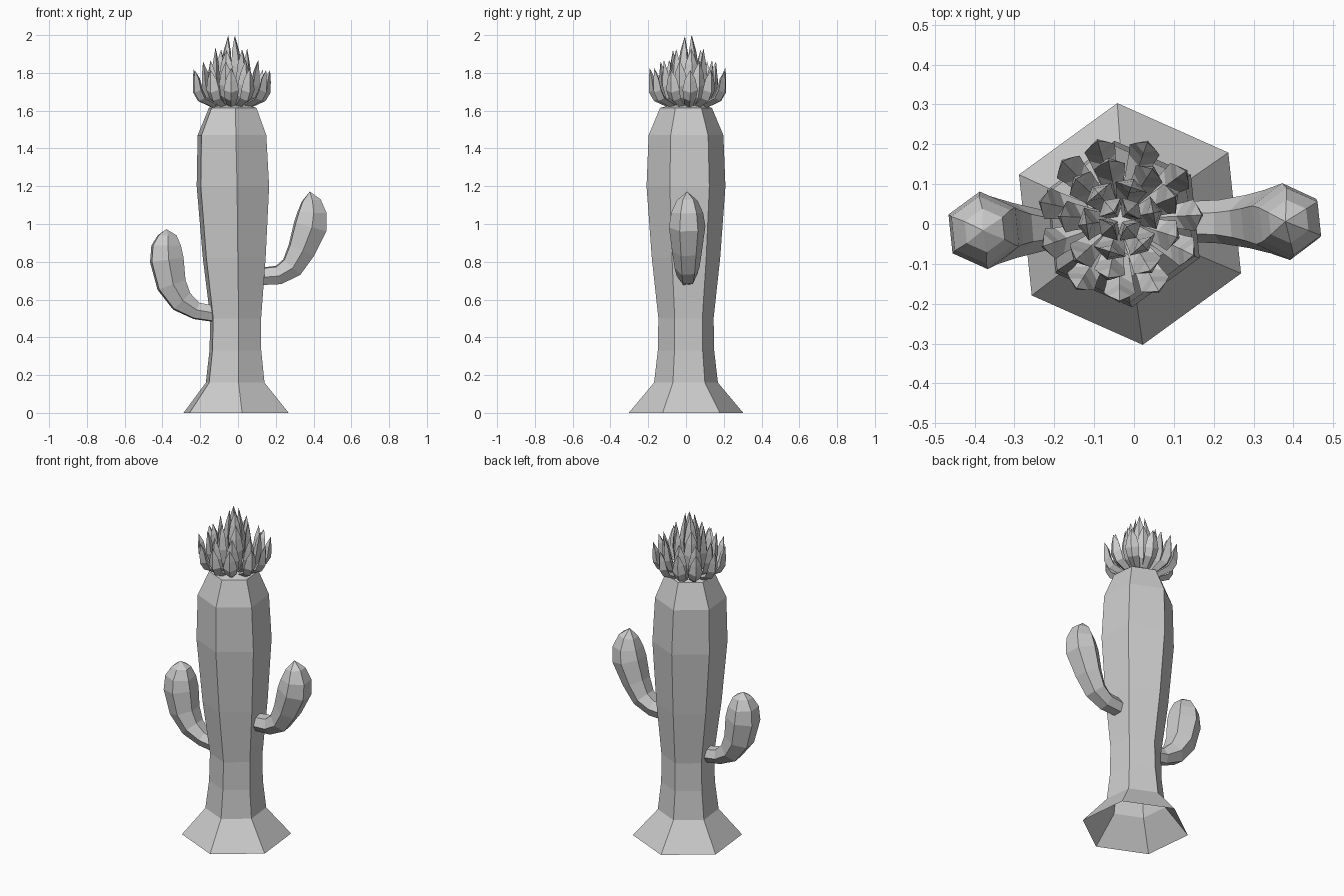
import bpy, bmesh, math, random
from mathutils import Vector, Matrix

if "Cube" in bpy.data.objects:
    bpy.data.objects.remove(bpy.data.objects["Cube"])

random.seed(4)


def finish(name, bm):
    bmesh.ops.recalc_face_normals(bm, faces=bm.faces[:])
    me = bpy.data.meshes.new(name)
    bm.to_mesh(me)
    bm.free()
    ob = bpy.data.objects.new(name, me)
    bpy.context.collection.objects.link(ob)
    return ob


def bridge(bm, rings, tip):
    n = len(rings[0])
    for a, b in zip(rings, rings[1:]):
        for i in range(n):
            j = (i + 1) % n
            bm.faces.new((a[i], a[j], b[j], b[i]))
    t = bm.verts.new(tip)
    for i in range(n):
        bm.faces.new((rings[-1][i], rings[-1][(i + 1) % n], t))


def hex_tube(name, path, tip, y=0.0, upright=False):
    """Six-sided tube through (x, z, radius) points, closed by a pointed cap."""
    bm = bmesh.new()
    rings = []
    pts = [Vector((p[0], 0, p[1])) for p in path] + [Vector((tip[0], 0, tip[1]))]
    for k, (x, z, r) in enumerate(path):
        t = (pts[k + 1] - pts[max(k - 1, 0)]).normalized()
        if upright:
            t = Vector((0, 0, 1))
        u = Vector((t.z, 0, -t.x))
        v = Vector((0, 1, 0))
        c = Vector((x, y, z))
        rings.append([bm.verts.new(c + r * (math.cos(a) * u + math.sin(a) * v))
                      for a in [math.radians(36 + 60 * i) for i in range(6)]])
    bridge(bm, rings, (tip[0], y, tip[1]))
    return finish(name, bm)


# Trunk with flared, open base
hex_tube("trunk", [(-0.01, 0, 0.305), (-0.015, 0.16, 0.17), (-0.014, 0.33, 0.15),
                   (-0.012, 0.5, 0.147), (-0.02, 0.82, 0.182), (-0.027, 1.2, 0.21),
                   (-0.032, 1.47, 0.199), (-0.028, 1.615, 0.138)],
         (-0.028, 1.65), upright=True)

# Arms
hex_tube("right_arm", [(0.11, 0.722, 0.05), (0.215, 0.73, 0.055), (0.285, 0.772, 0.067),
                       (0.335, 0.86, 0.08), (0.382, 0.985, 0.097), (0.392, 1.06, 0.085),
                       (0.388, 1.125, 0.055)], (0.38, 1.172), y=0.006)
hex_tube("left_arm", [(-0.1, 0.52, 0.046), (-0.22, 0.54, 0.05), (-0.298, 0.59, 0.069),
                      (-0.352, 0.678, 0.086), (-0.377, 0.81, 0.098), (-0.38, 0.885, 0.086),
                      (-0.375, 0.94, 0.055)], (-0.38, 0.973), y=-0.016)

# Flower: rings of thick pointed petals
CX, CY = -0.035, 0.012


def petal(bm, angle, profile, tip, width):
    rot = Matrix.Rotation(angle, 3, 'Z')
    base = Vector((CX, CY, 0))
    rings = []
    for r, z, w, th in profile:
        loc = [(r + th, 0, z - 0.005), (r, w * width, z + 0.01),
               (r - th, 0, z + 0.015), (r, -w * width, z + 0.01)]
        rings.append([bm.verts.new(base + rot @ Vector(p)) for p in loc])
    bm.faces.new(rings[0])
    bridge(bm, rings, base + rot @ Vector((tip[0], 0, tip[1])))


# (count, start angle, base radius, belly radius, belly z, tip radius, tip z, half width)
LAYERS = [(11, 0.10, 0.09, 0.185, 1.70, 0.205, 1.825, 0.040),
          (9, 0.35, 0.06, 0.135, 1.73, 0.150, 1.865, 0.040),
          (6, 0.20, 0.04, 0.085, 1.77, 0.085, 1.935, 0.042),
          (4, 0.75, 0.02, 0.040, 1.83, 0.025, 1.995, 0.036)]
for n, (count, start, r0, r1, z1, rt, zt, w) in enumerate(LAYERS):
    bm = bmesh.new()
    for i in range(count):
        d = random.uniform(-0.015, 0.005)
        ang = start + 2 * math.pi * i / count + random.uniform(-0.06, 0.06)
        profile = [(r0, 1.62, 0.55, 0.012),
                   (r0 + 0.75 * (r1 - r0), 1.62 + 0.45 * (z1 - 1.62), 0.85, 0.020),
                   (r1, z1, 1.0, 0.022),
                   (r1 * 0.6 + rt * 0.4, z1 + 0.45 * (zt - z1), 0.7, 0.016)]
        tip_z = 2.0 if n == 3 and i == 0 else zt + d
        petal(bm, ang, profile, (rt, tip_z), w)
    finish("petals_layer_%d" % (n + 1), bm)
